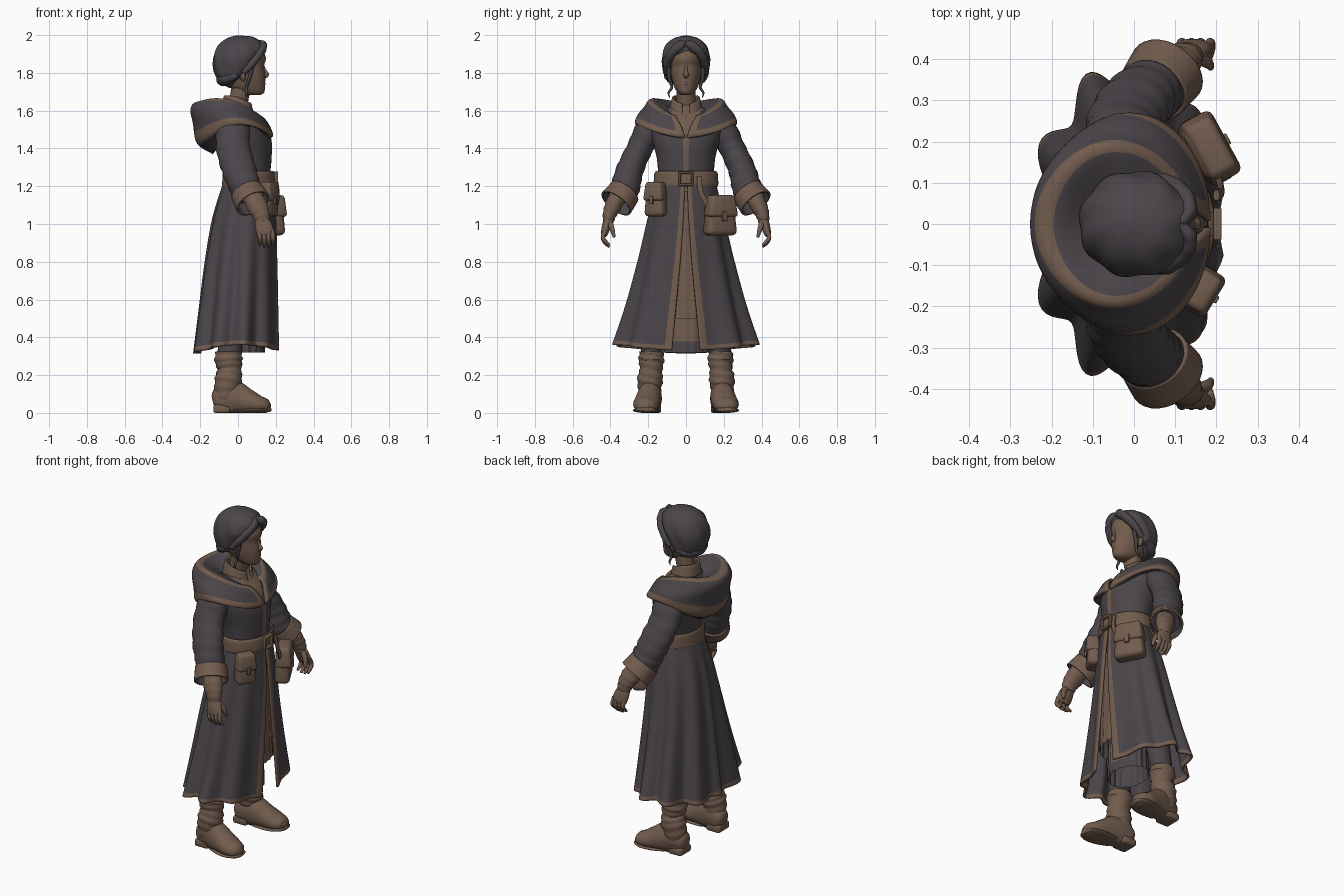
import bpy, bmesh, math
from mathutils import Vector, Matrix

cube = bpy.data.objects.get("Cube")
if cube:
    bpy.data.objects.remove(cube)


def material(name, rgb):
    mat = bpy.data.materials.new(name)
    mat.use_nodes = True
    mat.diffuse_color = (*rgb, 1)
    mat.node_tree.nodes["Principled BSDF"].inputs["Base Color"].default_value = (*rgb, 1)
    return mat


CLOTH = material("charcoal cloth", (0.07, 0.06, 0.068))
BROWN = material("warm brown", (0.17, 0.108, 0.076))


def finish(name, bm, mats, angle=50):
    bmesh.ops.recalc_face_normals(bm, faces=bm.faces)
    mesh = bpy.data.meshes.new(name)
    bm.to_mesh(mesh)
    bm.free()
    obj = bpy.data.objects.new(name, mesh)
    bpy.context.collection.objects.link(obj)
    for mat in mats:
        mesh.materials.append(mat)
    bpy.ops.object.select_all(action='DESELECT')
    obj.select_set(True)
    bpy.context.view_layer.objects.active = obj
    bpy.ops.object.shade_smooth_by_angle(angle=math.radians(angle))
    return obj


def spline(keys, steps):
    """Smoothly interpolate a list of equal-length tuples."""
    out = []
    for i in range(len(keys) - 1):
        p, q, r, s = (keys[max(0, min(len(keys) - 1, i + d))] for d in (-1, 0, 1, 2))
        for step in range(steps):
            t = step / steps
            out.append([b + 0.5 * t * (c - a + t * (2*a - 5*b + 4*c - d + t * (3*(b - c) + d - a)))
                        for a, b, c, d in zip(p, q, r, s)])
    return out + [list(keys[-1])]


def skin(name, rings, mats, closed=True, caps=True, rule=None):
    """Bridge rings of points; rule(row, column, centre) picks the material."""
    bm = bmesh.new()
    rows = [[bm.verts.new(p) for p in ring] for ring in rings]
    n = len(rows[0])
    for i in range(len(rows) - 1):
        for j in range(n if closed else n - 1):
            k = (j + 1) % n
            face = bm.faces.new((rows[i][j], rows[i][k], rows[i + 1][k], rows[i + 1][j]))
            if rule:
                face.material_index = int(rule(i, j, face.calc_center_median()))
    if caps and closed:
        for row in (rows[0], rows[-1]):
            bm.faces.new(row)
    return finish(name, bm, mats)


def level(front, back, side, z, z_side=None, z_back=None, gap=0):
    """A body ring: front and back x, half width, heights, front opening angle."""
    return (front, back, side, z, z if z_side is None else z_side,
            z if z_back is None else z_back, gap)


def body(name, keys, mats, n=48, steps=5, wave=None, closed=True, caps=True, rule=None):
    rings = []
    levels = spline(keys, steps)
    for i, (front, back, side, zf, zs, zb, gap) in enumerate(levels):
        ring = []
        for j in range(n):
            a = gap + (2 * math.pi - 2 * gap) * j / (n if closed else n - 1)
            c = math.cos(a)
            grow = 1 + (wave(i / (len(levels) - 1), a) if wave else 0)
            z = zs + (zf - zb) / 2 * c + ((zf + zb) / 2 - zs) * c * c
            ring.append(((front + back) / 2 + (front - back) / 2 * c * grow,
                         side * math.sin(a) * grow, z))
        rings.append(ring)
    return skin(name, rings, mats, closed, caps, rule)


def tube(name, keys, mats, ref=(1, 0, 0), n=20, steps=5, ripple=0, floor=False, caps=True):
    """A limb along (x, y, z, radius along ref, radius across)."""
    pts = spline(keys, steps)
    rings = []
    for i, p in enumerate(pts):
        t = (Vector(pts[min(i + 1, len(pts) - 1)][:3]) - Vector(pts[max(i - 1, 0)][:3])).normalized()
        u = Vector(ref)
        u = (u - t * t.dot(u)).normalized()
        v = t.cross(u)
        ring = []
        for j in range(n):
            a = 2 * math.pi * j / n
            grow = 1 + ripple * math.sin(i * 1.7 + math.sin(a) * 1.5)
            q = Vector(p[:3]) + (u * p[3] * math.cos(a) + v * p[4] * math.sin(a)) * grow
            if floor:
                q.z = max(q.z, 0)
            ring.append(q)
        rings.append(ring)
    return skin(name, rings, mats, caps=caps)


def block(name, loc, size, mat, turn=0, bevel=0.02, taper=1):
    bm = bmesh.new()
    bmesh.ops.create_cube(bm, size=1)
    for v in bm.verts:
        if v.co.z > 0:
            v.co.x, v.co.y = v.co.x * taper, v.co.y * taper
    bm.transform(Matrix.Translation(loc) @ Matrix.Rotation(turn, 4, 'Z') @ Matrix.Diagonal((*size, 1)))
    bmesh.ops.bevel(bm, geom=bm.edges[:], offset=bevel, segments=3, profile=0.5, affect='EDGES')
    return finish(name, bm, [mat])


def thicken(obj, thickness, lining=0):
    mod = obj.modifiers.new("thickness", 'SOLIDIFY')
    mod.thickness = thickness
    mod.offset = 0
    mod.material_offset = lining


# Coat: bodice, flared skirt with a trimmed front opening, dress beneath
body("bodice", [level(.18, -.08, .155, 1.17), level(.17, -.06, .148, 1.25), level(.178, -.085, .155, 1.35),
                level(.176, -.115, .18, 1.45), level(.14, -.12, .19, 1.53), level(.08, -.09, .14, 1.59),
                level(.05, -.06, .06, 1.63)], [CLOTH, BROWN], n=72,
     rule=lambda i, j, c: c.x > 0.03 and abs(c.y) < max(0.014, (c.z - 1.47) * 0.6))


def folds(u, a):
    t = abs(math.pi - a)
    return 0.125 * u ** 0.8 * (1 - 0.75 * t / math.pi) * math.cos(10 * t + 1.3)


skirt = body("coat_skirt", [level(.183, -.075, .155, 1.21, gap=.04), level(.195, -.13, .195, 1.03, gap=.07),
                            level(.2, -.17, .245, .8, gap=.12), level(.205, -.2, .305, .56, gap=.17),
                            level(.21, -.23, .365, .33, .36, .315, gap=.2)], [CLOTH, BROWN],
             n=150, steps=12, wave=folds, closed=False,
             rule=lambda i, j, c: i > 45 or j < 3 or j > 145)
thicken(skirt, 0.012)

body("inner_dress", [level(.17, -.05, .13, 1.2), level(.178, -.07, .15, .9), level(.185, -.08, .17, .5)],
     [CLOTH, BROWN], n=88, wave=lambda u, a: 0.025 * u * math.cos(a * 22), caps=False,
     rule=lambda i, j, c: c.x > .1)
body("underskirt", [level(.13, -.05, .12, .7), level(.14, -.06, .13, .32)], [CLOTH, BROWN], n=72,
     wave=lambda u, a: 0.03 * math.cos(a * 18), caps=False,
     rule=lambda i, j, c: c.x > .08 and abs(c.y) < .075 and c.z > .36)

# Belt and buckle
belt = body("belt", [level(.19, -.08, .162, 1.2), level(.193, -.078, .165, 1.215),
                     level(.19, -.075, .162, 1.265), level(.183, -.07, .155, 1.275)], [BROWN], caps=False)
thicken(belt, 0.012)
for side in (-1, 1):
    block("buckle_upright", (.203, .033 * side, 1.24), (.02, .012, .075), BROWN, bevel=.004)
    block("buckle_bar", (.203, 0, 1.24 + .032 * side), (.02, .07, .012), BROWN, bevel=.004)


# Draped hood lying around the shoulders
def drape(u, a):
    return 0.03 * math.sin(u * 17 + 1.5 * math.cos(2 * a)) * math.sin(a / 2)


hood = body("hood", [level(.08, -.09, .085, 1.54, 1.6, 1.58, gap=.5), level(.125, -.215, .185, 1.56, 1.65, 1.64, gap=.3),
                     level(.16, -.24, .225, 1.52, 1.6, 1.56, gap=.12), level(.178, -.205, .268, 1.47, 1.535, 1.43, gap=.03),
                     level(.16, -.13, .2, 1.46, 1.53, 1.375, gap=.03)], [CLOTH, BROWN], n=80, steps=7, closed=False,
            wave=drape, rule=lambda i, j, c: 6 <= i < 9 or 18 <= i < 22 or j in (0, 1, 77, 78))
thicken(hood, 0.016)

# Neck and standing collar
tube("neck", [(-.01, 0, 1.56, .055, .055), (.005, 0, 1.66, .05, .05), (.025, 0, 1.76, .052, .055)], [BROWN])
collar = body("collar", [level(.085, -.08, .085, 1.56, 1.6, 1.61, gap=.2),
                         level(.07, -.07, .068, 1.635, 1.67, 1.68, gap=.3)],
              [BROWN], closed=False)
thicken(collar, 0.01)

# Head with nose and lips
body("head", [level(.115, .06, .02, 1.682), level(.138, 0, .043, 1.695), level(.143, -.05, .064, 1.73),
              level(.144, -.075, .077, 1.78), level(.138, -.085, .083, 1.835), level(.147, -.09, .084, 1.88),
              level(.12, -.08, .07, 1.94), level(.06, -.03, .03, 1.97)], [BROWN])
tube("nose", [(.128, 0, 1.845, .007, .007), (.143, 0, 1.812, .008, .009), (.152, 0, 1.79, .012, .015),
              (.14, 0, 1.777, .008, .01)], [BROWN], n=12)
tube("lips", [(.13, -.022, 1.742, .004, .003), (.141, 0, 1.743, .006, .008), (.13, .022, 1.742, .004, .003)],
     [BROWN], n=10)

# Hair: swept cap, centre-parted waves, back roll and loose side locks
body("hair_cap", [level(.03, -.045, .06, 1.79, 1.76, 1.72), level(.085, -.1, .108, 1.84, 1.78, 1.755),
                  level(.125, -.13, .125, 1.895, 1.84, 1.82), level(.14, -.13, .127, 1.925, 1.89, 1.89),
                  level(.125, -.105, .108, 1.96, 1.945, 1.945), level(.08, -.06, .065, 1.99, 1.982, 1.982),
                  level(.025, -.015, .015, 1.997)], [CLOTH], n=64,
     wave=lambda u, a: 0.03 * math.sin(a * 8 + u * 9) * math.sin(u * math.pi))
tube("back_roll", [(.0, -.1, 1.79, .02, .02), (-.06, -.07, 1.77, .03, .03), (-.08, 0, 1.765, .034, .035),
                   (-.06, .07, 1.77, .03, .03), (.0, .1, 1.79, .02, .02)], [CLOTH], ref=(0, 0, 1), ripple=.05)
for side, tag in ((-1, "right"), (1, "left")):
    tube(tag + "_front_wave", [(.11, .0, 1.955, .014, .018), (.135, side * .03, 1.945, .018, .024),
                               (.122, side * .07, 1.91, .02, .024), (.08, side * .1, 1.855, .02, .022),
                               (.03, side * .105, 1.8, .014, .016)], [CLOTH], n=14, ripple=.06)
    tube(tag + "_loose_lock", [(.075, side * .09, 1.83, .01, .01), (.06, side * .088, 1.77, .009, .01),
                               (.045, side * .075, 1.725, .008, .008), (.045, side * .092, 1.695, .006, .006),
                               (.045, side * .086, 1.67, .002, .002)], [CLOTH], n=10)
    tube(tag + "_ear", [(.025, side * .085, 1.82, .018, .012), (.025, side * .09, 1.785, .016, .012),
                        (.03, side * .08, 1.755, .008, .008)], [BROWN], n=12)

    # Full sleeve ending in a lined cuff that opens forward, outward and down
    tube(tag + "_sleeve", [(-.02, side * .13, 1.55, .07, .05), (-.025, side * .19, 1.5, .088, .075),
                           (-.025, side * .245, 1.4, .09, .068), (.005, side * .295, 1.29, .09, .072),
                           (.036, side * .32, 1.2, .083, .078), (.056, side * .34, 1.145, .08, .078)],
         [CLOTH], n=28, steps=6, ripple=.03)
    cuff = tube(tag + "_cuff", [(.047, side * .325, 1.17, .084, .081), (.063, side * .347, 1.14, .088, .085),
                                (.08, side * .37, 1.11, .091, .089)], [BROWN, CLOTH], n=28, steps=4, caps=False)
    thicken(cuff, 0.01, lining=1)

    # Wrapped wrist, palm, fingers and thumb
    tube(tag + "_wrist", [(.075, side * .36, 1.15, .054, .046), (.105, side * .388, 1.09, .055, .044),
                          (.122, side * .405, 1.05, .046, .036), (.13, side * .412, 1.01, .038, .028)],
         [BROWN], ripple=.04)
    tube(tag + "_palm", [(.12, side * .402, 1.035, .03, .024), (.132, side * .418, 1.0, .044, .024),
                         (.145, side * .43, .955, .046, .02), (.148, side * .432, .935, .03, .012)], [BROWN])
    for f in range(4):
        x = .112 + f * .023
        drop = .008 * abs(f - 1.5)
        tube(tag + "_finger", [(x, side * .428, .965, .012, .013), (x + .004, side * .44, .93, .012, .012),
                               (x + .006, side * .428, .897 + drop, .011, .011),
                               (x + .004, side * .405, .875 + drop, .007, .007)], [BROWN], n=10)
    tube(tag + "_thumb", [(.15, side * .405, 1.015, .016, .016), (.178, side * .392, .975, .014, .014),
                          (.186, side * .38, .93, .008, .008)], [BROWN], n=10)

    # Leg, slouched boot shaft, foot, sole and heel
    tube(tag + "_leg", [(0, side * .1, .95, .085, .08), (-.02, side * .15, .6, .075, .07),
                        (-.05, side * .185, .28, .06, .055)], [CLOTH])
    tube(tag + "_boot_shaft", [(-.05, side * .183, .325, .068, .062), (-.05, side * .183, .28, .074, .068),
                               (-.045, side * .185, .23, .064, .06), (-.05, side * .19, .18, .072, .068),
                               (-.06, side * .192, .12, .066, .06), (-.06, side * .19, .06, .062, .054)],
         [BROWN], n=24, ripple=.05)
    tube(tag + "_boot_foot", [(-.132, side * .178, .06, .03, .025), (-.11, side * .18, .065, .065, .05),
                              (-.03, side * .19, .08, .092, .062), (.05, side * .203, .06, .068, .068),
                              (.11, side * .212, .044, .048, .068), (.155, side * .215, .036, .036, .05),
                              (.173, side * .215, .035, .014, .018)], [BROWN], ref=(0, 0, 1), n=24, floor=True)
    tube(tag + "_sole", [(-.01, side * .192, .012, .012, .054), (.06, side * .204, .012, .013, .07),
                         (.12, side * .212, .014, .013, .07), (.165, side * .215, .018, .012, .05),
                         (.176, side * .215, .02, .008, .018)], [BROWN], ref=(0, 0, 1), floor=True)
    block(tag + "_heel", (-.085, side * .184, .022), (.09, .105, .044), BROWN, bevel=.012)


# Belt bags: tapered body, flap and clasp
def bag(name, x, y, z, depth, width, height, turn):
    out = Vector((math.cos(turn), math.sin(turn), 0))
    mid = Vector((x, y, z))
    block(name + "_body", mid, (depth, width, height), BROWN, turn, depth * .3, taper=.78)
    flap = mid + out * depth * .1 + Vector((0, 0, height * .24))
    block(name + "_flap", flap, (depth, width * .98, height * .55), BROWN, turn, depth * .2, taper=.8)
    clasp = mid + out * depth * .58 - Vector((0, 0, height * .02))
    block(name + "_clasp", clasp, (.014, width * .16, height * .24), BROWN, turn, .004)


bag("large_bag", .178, .18, 1.045, .09, .18, .21, .5)
bag("small_pouch", .158, -.158, 1.13, .08, .12, .18, -.55)
tube("bag_strap", [(.2, .07, 1.25, .008, .014), (.212, .078, 1.17, .008, .014), (.205, .115, 1.1, .008, .014)],
     [BROWN], n=10)
